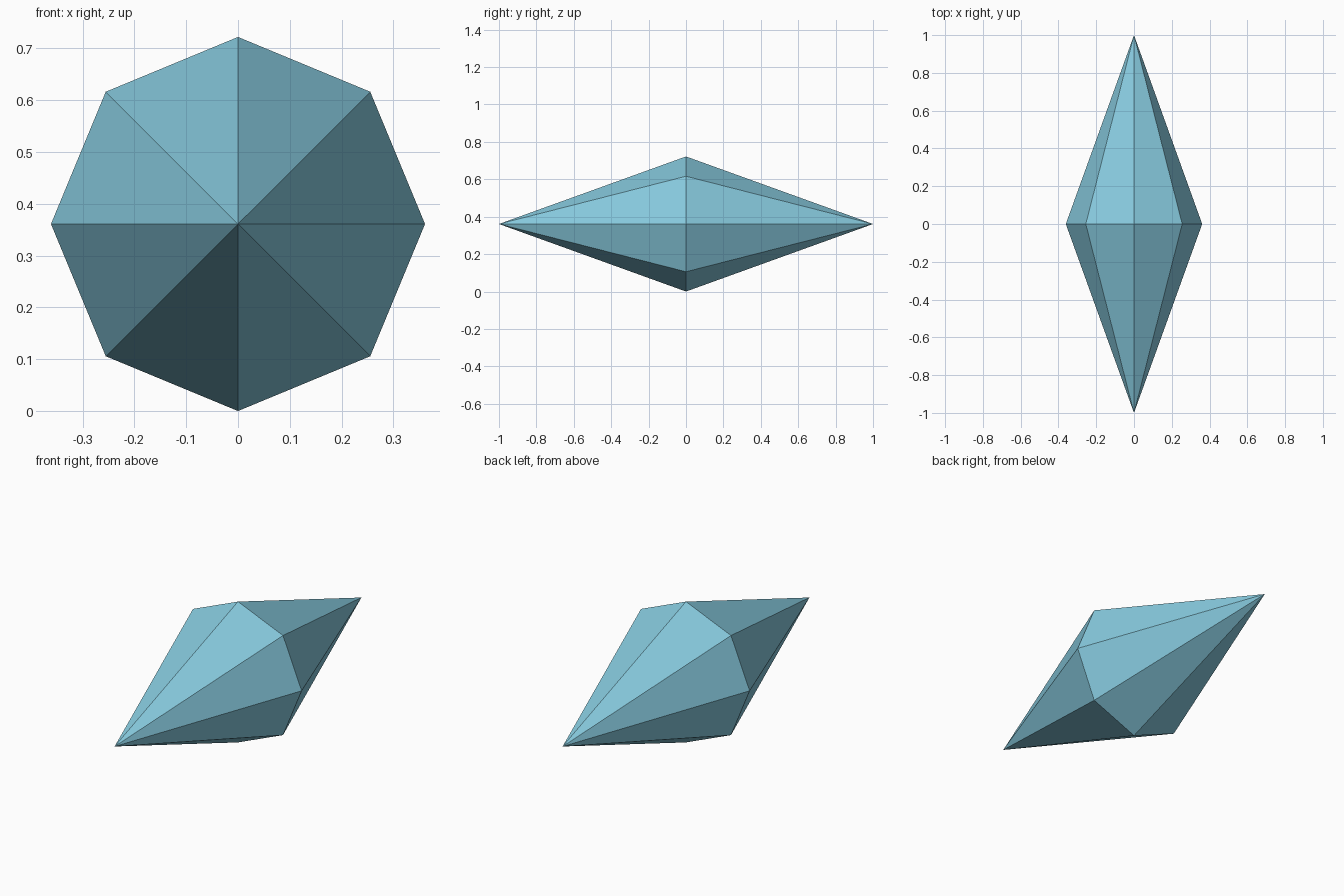
import bpy, bmesh, math

if "Cube" in bpy.data.objects:
    bpy.data.objects.remove(bpy.data.objects["Cube"])

RADIUS, HALF_LENGTH, SIDES = 0.361, 1.0, 8

mat = bpy.data.materials.new("pale_blue_crystal")
mat.diffuse_color = (0.242, 0.590, 0.730, 1.0)
mat.use_nodes = True
mat.node_tree.nodes["Principled BSDF"].inputs["Base Color"].default_value = mat.diffuse_color

# Crystal: an eight-sided ring joined to a point at the front and the back
bm = bmesh.new()
ring = []
for i in range(SIDES):
    a = 2 * math.pi * i / SIDES
    ring.append(bm.verts.new((RADIUS * math.cos(a), 0, RADIUS + RADIUS * math.sin(a))))
for y in (-HALF_LENGTH, HALF_LENGTH):
    tip = bm.verts.new((0, y, RADIUS))
    for i in range(SIDES):
        bm.faces.new((ring[i], ring[(i + 1) % SIDES], tip))
bmesh.ops.recalc_face_normals(bm, faces=bm.faces)

mesh = bpy.data.meshes.new("crystal")
bm.to_mesh(mesh)
bm.free()
mesh.materials.append(mat)
crystal = bpy.data.objects.new("crystal", mesh)
bpy.context.collection.objects.link(crystal)
